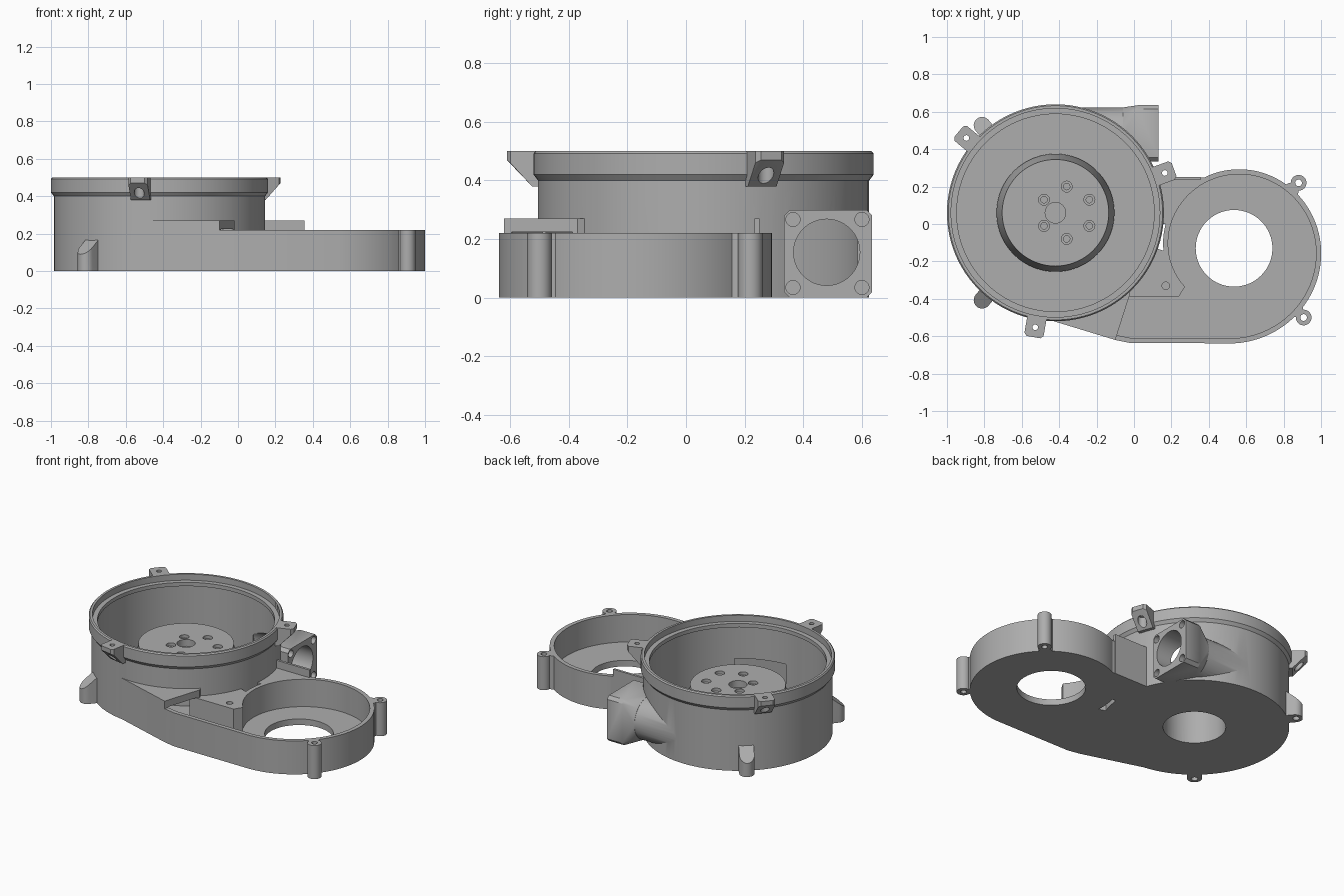
import bpy, bmesh
from math import sin, cos, pi, radians
from mathutils import Vector, Matrix

if "Cube" in bpy.data.objects:
    bpy.data.objects.remove(bpy.data.objects["Cube"])

grey = bpy.data.materials.new("cast_grey")
grey.use_nodes = True
grey.diffuse_color = (0.42, 0.42, 0.42, 1)
grey.node_tree.nodes["Principled BSDF"].inputs["Base Color"].default_value = (0.42, 0.42, 0.42, 1)

DRUM = Vector((-0.42, 0.06, 0))
FAN = Vector((0.535, -0.13, 0))
WALL = 0.027


def finish(bm, name):
    bmesh.ops.remove_doubles(bm, verts=bm.verts, dist=1e-5)
    bmesh.ops.recalc_face_normals(bm, faces=bm.faces)
    mesh = bpy.data.meshes.new(name)
    bm.to_mesh(mesh)
    bm.free()
    mesh.materials.append(grey)
    ob = bpy.data.objects.new(name, mesh)
    bpy.context.collection.objects.link(ob)
    return ob


def prism(name, outline, z0, z1):
    bm = bmesh.new()
    face = bm.faces.new([bm.verts.new((x, y, z0)) for x, y in outline])
    out = bmesh.ops.extrude_face_region(bm, geom=[face])["geom"]
    for v in out:
        if isinstance(v, bmesh.types.BMVert):
            v.co.z = z1
    return finish(bm, name)


def lathe(name, profile, center, steps=96):
    bm = bmesh.new()
    verts = [bm.verts.new((r, 0, z)) for r, z in profile]
    edges = [bm.edges.new(pair) for pair in zip(verts, verts[1:])]
    bmesh.ops.spin(bm, geom=verts + edges, cent=(0, 0, 0), axis=(0, 0, 1),
                   angle=2 * pi, steps=steps, use_merge=True)
    bmesh.ops.translate(bm, verts=bm.verts, vec=center)
    return finish(bm, name)


def cylinder(x, y, r, z0, z1, steps=32):
    return prism("cylinder", [(x + r * cos(2 * pi * i / steps), y + r * sin(2 * pi * i / steps))
                              for i in range(steps)], z0, z1)


def hull(name, points, matrix=Matrix()):
    bm = bmesh.new()
    for p in points:
        bm.verts.new(matrix @ Vector(p))
    out = bmesh.ops.convex_hull(bm, input=bm.verts)
    junk = {g for g in out["geom_interior"] if isinstance(g, bmesh.types.BMVert)}
    bmesh.ops.delete(bm, geom=list(junk), context='VERTS')
    bmesh.ops.dissolve_limit(bm, angle_limit=0.002, verts=bm.verts, edges=bm.edges)
    return finish(bm, name)


def box(x0, x1, y0, y1, z0, z1):
    return prism("box", [(x0, y0), (x1, y0), (x1, y1), (x0, y1)], z0, z1)


def ring(x, y, z, r, steps=48):
    # Circle of points facing along x
    return [(x, y + r * cos(2 * pi * i / steps), z + r * sin(2 * pi * i / steps)) for i in range(steps)]


def combine(target, tool, operation):
    mod = target.modifiers.new("combine", 'BOOLEAN')
    mod.operation, mod.object, mod.solver = operation, tool, 'EXACT'
    bpy.context.view_layer.objects.active = target
    bpy.ops.object.modifier_apply(modifier=mod.name)
    bpy.data.objects.remove(tool)


def add(tool):
    combine(housing, tool, 'UNION')


def cut(tool):
    combine(housing, tool, 'DIFFERENCE')


def spiral(first, last, inset):
    pts = []
    for deg in range(first, last + 1, 4):
        a = radians(deg)
        r = 0.465 - 0.0275 * a - inset
        pts.append((FAN.x + r * cos(a), FAN.y + r * sin(a)))
    return pts


def around(deg):
    return Matrix.Translation(DRUM) @ Matrix.Rotation(radians(deg), 4, 'Z')


# Round drum with a thicker chamfered rim
housing = lathe("housing", [(0, 0), (0.565, 0), (0.565, 0.4), (0.58, 0.42), (0.58, 0.492),
                            (0.573, 0.5), (0, 0.5)], DRUM)

# Spiral fan casing running into the drum
add(prism("fan_casing", spiral(-90, 182, 0) + [(DRUM.x, DRUM.y), (-0.56, -0.48), (-0.1, -0.62),
                                                (-0.02, -0.636)], 0, 0.22))
# Channel roof, bridge and raised plate
add(prism("channel_roof", [(-0.42, 0), (-0.12, -0.1), (-0.02, -0.37), (-0.1, -0.62), (-0.56, -0.48)], 0.2, 0.27))
add(box(0, 0.4, 0, 0.249, 0, 0.22))
add(box(0.05, 0.355, 0.234, 0.25, 0, 0.27))

# Tangential pipe with a square flange
PY, PZ = 0.485, 0.155
add(hull("pipe", ring(-0.4, PY, PZ, 0.137) + ring(0.06, PY, PZ, 0.137)))
add(hull("flange", ring(-0.06, PY, PZ, 0.138) +
         [(x, PY + s * a, 0.15 + t * b) for x in (0.02, 0.13) for s in (-1, 1) for t in (-1, 1)
          for a, b in ((0.15, 0.13), (0.13, 0.15))]))

# Lid tabs on the rim
TABS = (20, 140, 260)
for deg in TABS:
    side = [(0.54, 0.5), (0.66, 0.5), (0.66, 0.46), (0.585, 0.38), (0.54, 0.38)]
    tip = [(0.675, t, z) for t in (-0.037, 0.037) for z in (0.47, 0.5)]
    add(hull("tab", [(r, t, z) for r, z in side for t in (-0.052, 0.052)] + tip, around(deg)))

# Sloped feet on the drum wall
FEET = (130, 230)
for deg in FEET:
    plan = [(0.61 + 0.045 * cos(i * pi / 12), 0.045 * sin(i * pi / 12)) for i in range(-6, 7)]
    plan += [(0.54, -0.045), (0.54, 0.045)]
    add(hull("foot", [(r, t, z) for r, t in plan for z in (0, 0.16 - 0.83 * (r - 0.57))], around(deg)))

# Screw posts on the fan casing
POSTS = ((0.88, 0.22), (0.907, -0.5))
for x, y in POSTS:
    add(cylinder(x, y, 0.042, 0, 0.22))
    px, py = x + (FAN.x - x) * 0.12, y + (FAN.y - y) * 0.12
    add(cylinder(px, py, 0.042, 0, 0.22))

# Hollow out the drum, then the fan chamber and channel
cut(lathe("drum_space", [(0, 0.04), (0.538, 0.04), (0.538, 0.435), (0.528, 0.435), (0.528, 0.46),
                         (0.558, 0.46), (0.558, 0.55), (0, 0.55)], DRUM))
cut(prism("fan_space", spiral(-90, 218, WALL) + [(0.24, -0.388), (-0.08, -0.388), (-0.17, -0.28),
                                                 (-0.35, -0.4), (-0.4, -0.49), (-0.1, -0.593),
                                                 (-0.02, -0.609)], 0.04, 0.225))
bore = hull("bore", ring(-0.3, PY - 0.005, PZ, 0.113) + ring(0.2, PY - 0.005, PZ, 0.113))
cut(bore)

# Raised motor mount, hollow from below
add(lathe("motor_mount", [(0, 0.02), (0.315, 0.02), (0.315, 0.06), (0.285, 0.305), (0, 0.305)], DRUM))
cut(cylinder(DRUM.x, DRUM.y, 0.187, -0.1, 0.23, 64))
cut(cylinder(FAN.x, FAN.y, 0.205, -0.1, 0.1, 64))
cut(cylinder(DRUM.x, DRUM.y, 0.055, 0.26, 0.4))
for i in range(6):
    a = radians(30 + 60 * i)
    x, y = -0.36 + 0.14 * cos(a), 0.06 + 0.14 * sin(a)
    cut(cylinder(x, y, 0.029, 0.285, 0.4, 24))
    cut(cylinder(x, y, 0.017, 0.26, 0.4, 24))

# Screw holes
for deg in TABS:
    p = around(deg) @ Vector((0.622, 0, 0))
    cut(cylinder(p.x, p.y, 0.015, 0.3, 0.6, 24))
    cut(cylinder(p.x, p.y, 0.027, 0.3, 0.46, 24))
for deg in FEET:
    p = around(deg) @ Vector((0.615, 0, 0))
    cut(cylinder(p.x, p.y, 0.02, -0.1, 0.05, 24))
for x, y in POSTS:
    cut(cylinder(x, y, 0.018, -0.1, 0.3, 24))
cut(cylinder(0.17, -0.33, 0.02, 0.1, 0.3, 24))
for y in (0.365, 0.6):
    for z in (0.035, 0.267):
        cut(hull("flange_hole", ring(0.08, y, z, 0.024, 24) + ring(0.2, y, z, 0.024, 24)))

# Smooth the round walls and keep the edges crisp
bpy.ops.object.select_all(action='DESELECT')
housing.select_set(True)
bpy.context.view_layer.objects.active = housing
bpy.ops.object.shade_smooth_by_angle(angle=radians(25))
